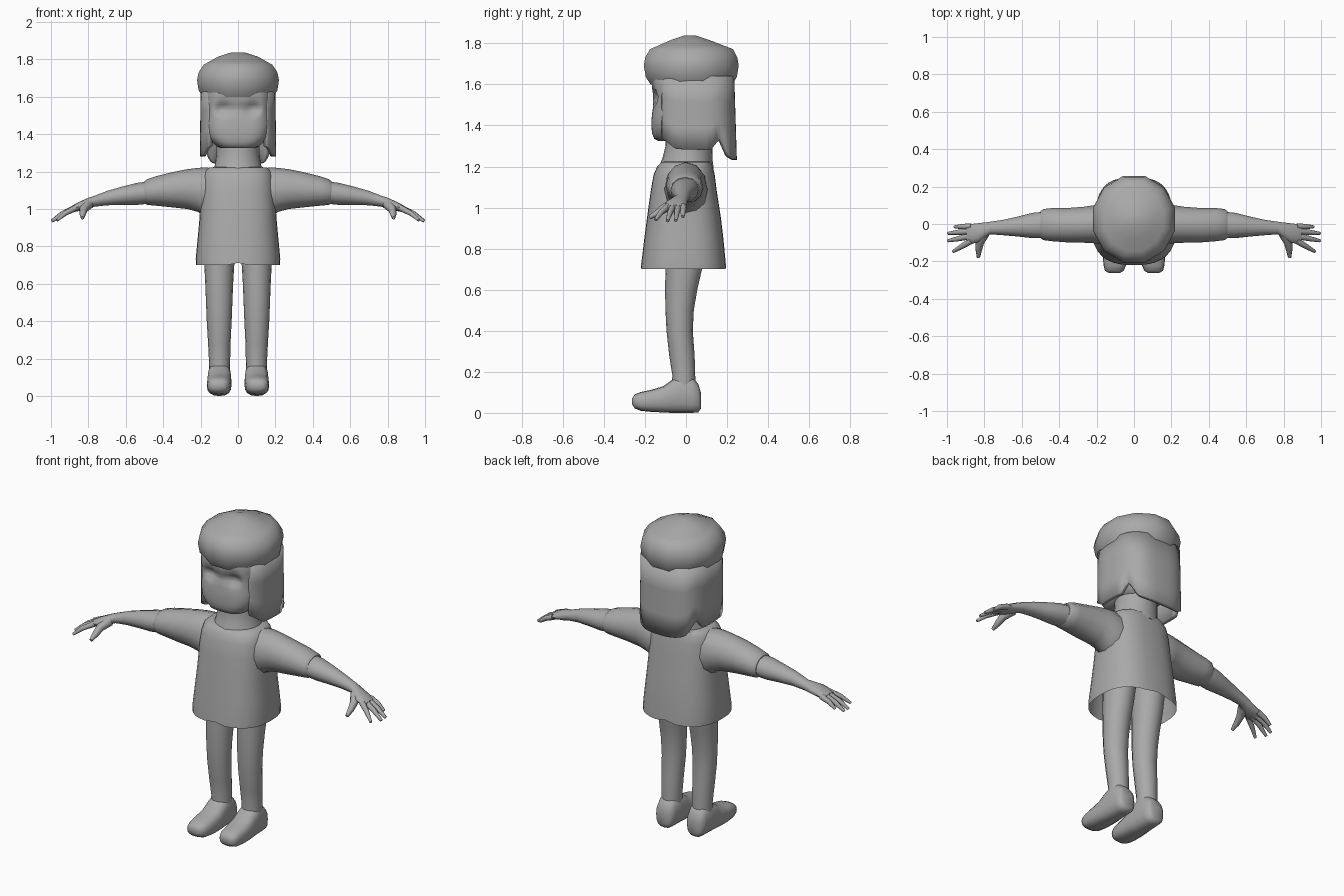
import bpy, bmesh, math
from mathutils import Vector

if "Cube" in bpy.data.objects:
    bpy.data.objects.remove(bpy.data.objects["Cube"])

grey = bpy.data.materials.new("plain_grey")
grey.diffuse_color = (0.4, 0.4, 0.4, 1)
grey.use_nodes = True
grey.node_tree.nodes["Principled BSDF"].inputs["Base Color"].default_value = grey.diffuse_color


def finish(name, bm, angle=50):
    bmesh.ops.recalc_face_normals(bm, faces=bm.faces)
    me = bpy.data.meshes.new(name)
    bm.to_mesh(me)
    bm.free()
    ob = bpy.data.objects.new(name, me)
    bpy.context.collection.objects.link(ob)
    me.materials.append(grey)
    bpy.ops.object.select_all(action='DESELECT')
    bpy.context.view_layer.objects.active = ob
    ob.select_set(True)
    bpy.ops.object.shade_smooth_by_angle(angle=math.radians(angle))
    return ob


def skin(name, rings, cap0=True, cap1=True, angle=50):
    """Bridge a list of closed point loops."""
    bm = bmesh.new()
    vs = [[bm.verts.new(p) for p in r] for r in rings]
    n = len(rings[0])
    for a, b in zip(vs, vs[1:]):
        for i in range(n):
            j = (i + 1) % n
            bm.faces.new((a[i], a[j], b[j], b[i]))
    if cap0:
        bm.faces.new(vs[0])
    if cap1:
        bm.faces.new(vs[-1])
    return finish(name, bm, angle)


def oval(axis, pos, a0, a1, b0, b1, n=20, e=2.0, turn=0.0):
    """Rounded loop across an axis, filling the span a0..a1 by b0..b1."""
    pts = []
    for i in range(n):
        t = 2 * math.pi * (i + turn) / n
        c, s = math.cos(t), math.sin(t)
        a = (a0 + a1) / 2 + (a1 - a0) / 2 * math.copysign(abs(c) ** (2 / e), c)
        b = (b0 + b1) / 2 + (b1 - b0) / 2 * math.copysign(abs(s) ** (2 / e), s)
        pts.append(Vector({'x': (pos, a, b), 'y': (a, pos, b), 'z': (a, b, pos)}[axis]))
    return pts


def tube(name, pts, radii, n=8):
    pts = [Vector(p) for p in pts]
    rings = []
    for k, p in enumerate(pts):
        d = (pts[min(k + 1, len(pts) - 1)] - pts[max(k - 1, 0)]).normalized()
        u = d.cross(Vector((0, 0, 1))).normalized()
        w = u.cross(d)
        rings.append([p + radii[k] * (u * math.cos(2 * math.pi * i / n)
                                      + w * math.sin(2 * math.pi * i / n)) for i in range(n)])
    return skin(name, rings)


# shirt: open at the hem, with a slightly raised front centre
shirt = [(.70, .225, -.22, .195), (.735, .226, -.217, .193), (.85, .215, -.203, .182),
         (.95, .206, -.19, .17), (1.08, .198, -.172, .15), (1.16, .19, -.158, .14),
         (1.2, .18, -.14, .13), (1.222, .155, -.12, .122), (1.225, .11, -.1, .115)]
rings = [oval('z', z, -w, w, y0, y1, 32, 2.6) for z, w, y0, y1 in shirt]
for p in rings[0]:
    p.z += .012 * max(0, 1 - abs(p.x) / .05)
skin("shirt", rings, cap0=False)

# neck
skin("neck", [oval('z', z, -w, w, y0, y1, 20) for z, w, y0, y1 in
              [(1.19, .14, -.135, .135), (1.24, .122, -.115, .128),
               (1.3, .115, -.1, .13), (1.38, .115, -.1, .13)]])

# head with shallow eye sockets and brow
head = [(1.325, .085, -.135, .1), (1.335, .115, -.155, .12), (1.36, .14, -.165, .13),
        (1.39, .165, -.168, .14), (1.43, .172, -.168, .15), (1.46, .175, -.165, .15),
        (1.48, .175, -.162, .15), (1.5, .175, -.16, .15), (1.52, .175, -.16, .15),
        (1.54, .175, -.16, .15), (1.56, .175, -.162, .15), (1.585, .175, -.166, .15),
        (1.62, .175, -.166, .15), (1.7, .16, -.15, .15)]
rings = [oval('z', z, -w, w, y0, y1, 64, 3.2) for z, w, y0, y1 in head]
for r in rings:
    for p in r:
        if p.y < -.08:
            d = ((abs(p.x) - .075) / .055) ** 2 + ((p.z - 1.535) / .04) ** 2
            p.y += .03 * max(0, 1 - d)
skin("head", rings)

# hair: shell around the sides and back with a jagged lower edge
def hair_bottom(y):
    keys = [(-.2, 1.36), (-.13, 1.345), (-.10, 1.325), (-.05, 1.285), (.12, 1.28),
            (.165, 1.335), (.205, 1.25), (.24, 1.23), (.3, 1.23)]
    for (ya, za), (yb, zb) in zip(keys, keys[1:]):
        if ya <= y <= yb:
            return za + (zb - za) * (y - ya) / (yb - ya)
    return 1.3


cols, steps = [], 56
for i in range(steps + 1):
    t = math.radians(-48 + 276 * i / steps)
    c, s = math.cos(t), math.sin(t)
    x = .2 * math.copysign(abs(c) ** .7, c)
    y = .04 + .195 * math.copysign(abs(s) ** .7, s)
    zb = hair_bottom(y)
    cols.append([(x * (1 + .02 * k), y + max(0, y - .15) * .15 * k, 1.64 + (zb - 1.64) * k)
                 for k in (0, .35, .7, 1)])
bm = bmesh.new()
grid = [[bm.verts.new(p) for p in c] for c in cols]
for a, b in zip(grid, grid[1:]):
    for k in range(3):
        bm.faces.new((a[k], b[k], b[k + 1], a[k + 1]))
hair = finish("hair", bm)
mod = hair.modifiers.new("thickness", 'SOLIDIFY')
mod.thickness = .025
mod.offset = -1 if hair.data.polygons[28 * 3].normal.y > 0 else 1

# hat: faceted rolled band and a low crown
hat = [(1.62, .16, -.15, .19), (1.6, .195, -.18, .232), (1.635, .218, -.203, .255),
       (1.69, .227, -.214, .265), (1.73, .218, -.207, .258), (1.772, .19, -.182, .236),
       (1.785, .165, -.15, .2), (1.815, .11, -.08, .12), (1.838, .035, -.01, .05)]
skin("hat", [oval('z', z, -w, w, y0, y1, 12, 2, .5) for z, w, y0, y1 in hat], angle=40)

for side, tag in ((1, "left"), (-1, "right")):
    # sleeve
    skin(tag + "_sleeve", [oval('x', side * x, y0, y1, z0, z1, 12) for x, y0, y1, z0, z1 in
         [(.12, -.1, .1, .95, 1.218), (.18, -.105, .105, .955, 1.222),
          (.215, -.103, .1, .985, 1.22), (.27, -.1, .092, 1.0, 1.213),
          (.36, -.098, .085, 1.01, 1.195), (.44, -.092, .085, 1.018, 1.175),
          (.485, -.086, .08, 1.022, 1.16), (.5, -.075, .068, 1.03, 1.148)]])
    # forearm and palm
    skin(tag + "_arm", [oval('x', side * x, y0, y1, z0, z1, 12) for x, y0, y1, z0, z1 in
         [(.46, -.075, .068, 1.03, 1.15), (.54, -.076, .06, 1.022, 1.14),
          (.62, -.067, .04, 1.022, 1.12), (.7, -.06, .022, 1.02, 1.097),
          (.77, -.055, .012, 1.012, 1.07), (.80, -.075, .008, 1.0, 1.06),
          (.835, -.1, .004, .992, 1.045), (.87, -.105, .0, .985, 1.028),
          (.895, -.1, -.005, .982, 1.012)]])
    # fingers and thumb
    for k, (ya, tx, ty, tz) in enumerate([(-.013, .96, -.015, .955), (-.038, .995, -.05, .937),
                                          (-.064, .995, -.09, .935), (-.09, .968, -.148, .94)]):
        root, tip = Vector((.87, ya, 1.005)), Vector((tx, ty, tz))
        mid = root.lerp(tip, .55) + Vector((0, 0, .008))
        tube(f"{tag}_finger_{k}", [(side * p.x, p.y, p.z) for p in (root, mid, tip)],
             [.017, .014, .008])
    tube(tag + "_thumb", [(side * x, y, z) for x, y, z in
         [(.80, -.05, 1.025), (.825, -.1, 1.0), (.83, -.14, .972), (.832, -.178, .952)]],
         [.028, .023, .017, .009])
    # leg
    skin(tag + "_leg", [oval('z', z, *sorted((side * x0, side * x1)), y0, y1, 16)
         for z, x0, x1, y0, y1 in
         [(.06, .045, .157, -.08, .05), (.18, .042, .155, -.066, .045),
          (.28, .04, .16, -.082, .042), (.4, .034, .167, -.095, .033),
          (.5, .03, .171, -.1, .038), (.6, .026, .175, -.102, .055),
          (.7, .02, .18, -.1, .078), (.84, .01, .185, -.1, .1)]])
    # foot
    skin(tag + "_foot", [oval('y', y, *sorted((side * x0, side * x1)), z0, z1, 16, 2.7)
         for y, x0, x1, z0, z1 in
         [(.072, .065, .135, .02, .1), (.06, .048, .152, .003, .14),
          (.03, .04, .158, 0, .175), (-.03, .037, .162, .0, .18),
          (-.07, .035, .164, .0, .16), (-.11, .034, .166, .002, .13),
          (-.17, .036, .167, .005, .112), (-.22, .042, .163, .01, .102),
          (-.25, .055, .155, .022, .09), (-.262, .075, .135, .04, .072)]])
